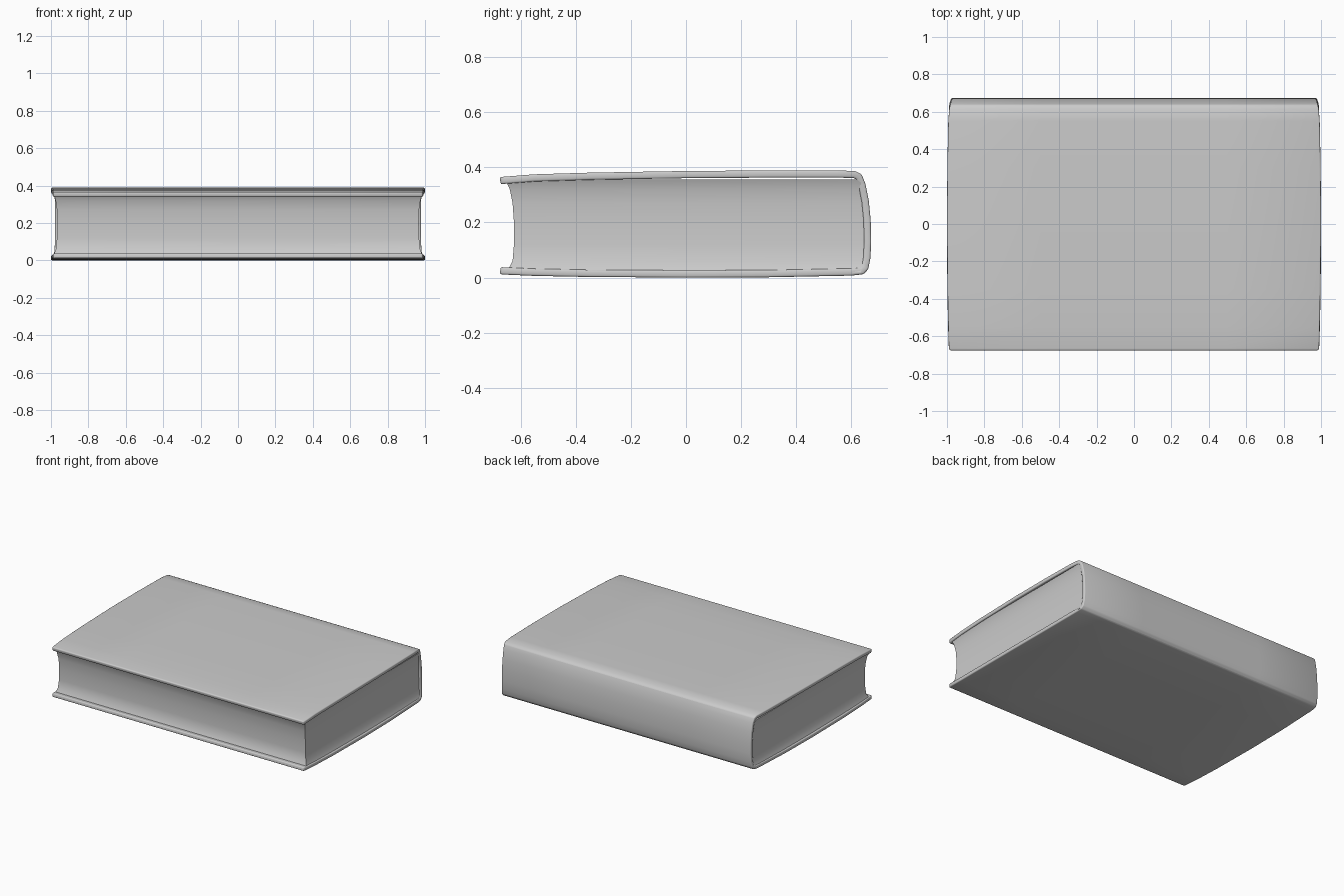
import bpy, bmesh

if "Cube" in bpy.data.objects:
    bpy.data.objects.remove(bpy.data.objects["Cube"])


def make_object(name, bm):
    bmesh.ops.recalc_face_normals(bm, faces=bm.faces)
    mesh = bpy.data.meshes.new(name)
    bm.to_mesh(mesh)
    bm.free()
    obj = bpy.data.objects.new(name, mesh)
    bpy.context.collection.objects.link(obj)
    return obj


def loft(bm, rings, closed):
    rows = [[bm.verts.new(p) for p in ring] for ring in rings]
    n = len(rows[0])
    for a, b in zip(rows, rows[1:]):
        for i in range(n if closed else n - 1):
            j = (i + 1) % n
            bm.faces.new((a[i], a[j], b[j], b[i]))
    return rows


def smooth(obj, angle=0.7):
    bpy.ops.object.select_all(action='DESELECT')
    obj.select_set(True)
    bpy.context.view_layer.objects.active = obj
    bpy.ops.object.shade_smooth_by_angle(angle=angle)


# Wraparound cover: outer profile (y, z, half width), top fore-edge to bottom fore-edge
profile = [(-.677, .364, .985), (-.665, .366, .99), (-.55, .375, .993), (-.35, .381, .997),
           (0, .387, 1), (.3, .389, .998), (.55, .389, .993), (.615, .387, .988),
           (.638, .375, .984), (.652, .34, .98), (.664, .28, .978), (.671, .21, .978),
           (.673, .13, .978), (.67, .07, .98), (.662, .03, .983), (.645, .012, .987),
           (.6, .007, .99), (.3, .001, .997), (0, 0, 1), (-.35, .002, .998),
           (-.55, .006, .994), (-.665, .011, .99), (-.677, .013, .985)]
bm = bmesh.new()
loft(bm, [[(w * t, y, z) for t in (-1, -.5, 0, .5, 1)] for y, z, w in profile], False)
cover = make_object("book_cover", bm)

# Thicken the cover towards the pages
mid = cover.data.polygons[0]
if mid.normal.z < 0:
    cover.data.flip_normals()
solid = cover.modifiers.new("thickness", 'SOLIDIFY')
solid.thickness = 0.026
solid.offset = -1
bevel = cover.modifiers.new("soft_edges", 'BEVEL')
bevel.width = 0.006
bevel.segments = 2
smooth(cover)

# Page block: hollowed fore-edge and ends (z, half width, front y, back y)
sections = [(.018, .99, -.65, .635), (.036, .983, -.643, .643), (.06, .974, -.63, .65),
            (.12, .968, -.625, .655), (.2, .966, -.625, .655), (.27, .968, -.63, .65),
            (.32, .975, -.64, .64), (.345, .983, -.652, .635), (.357, .988, -.66, .62)]
bm = bmesh.new()
rings = []
for z, w, front, back in sections:
    rings.append([(-w, front, z), (0, front, z), (w, front, z), (w, 0, z),
                  (w, back, z), (0, back, z), (-w, back, z), (-w, 0, z)])
rows = loft(bm, rings, True)
bm.faces.new(rows[0])
bm.faces.new(rows[-1])
pages = make_object("page_block", bm)
smooth(pages)
